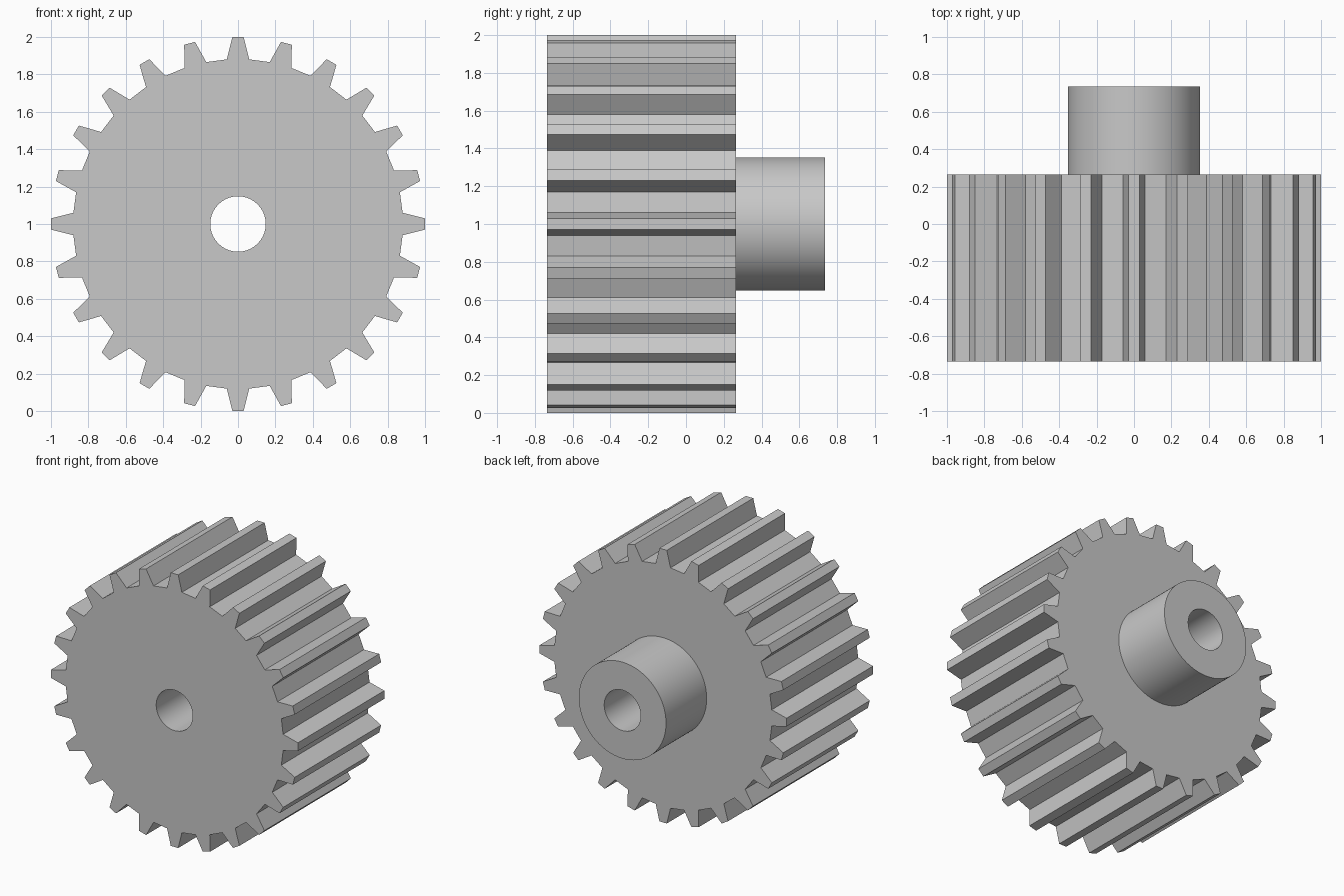
import bpy, bmesh
from math import sin, cos, pi, radians
from mathutils import Vector

TEETH = 24
TIP_R, TIP_HALF = 1.0, 0.03       # tooth tip distance and half width
ROOT_R, ROOT_HALF = 0.882, 0.06   # tooth root distance and half width
HUB_R, BORE_R, SEGMENTS = 0.353, 0.148, 96
FRONT, BACK, HUB_END = -0.735, 0.265, 0.735

cube = bpy.data.objects.get("Cube")
if cube:
    bpy.data.objects.remove(cube, do_unlink=True)


def gear_outline():
    """Trapezoid teeth joined by straight root lands."""
    root_z = (ROOT_R ** 2 - ROOT_HALF ** 2) ** 0.5
    tooth = [(-ROOT_HALF, root_z), (-TIP_HALF, TIP_R),
             (TIP_HALF, TIP_R), (ROOT_HALF, root_z)]
    points = []
    for i in range(TEETH):
        a = 2 * pi * i / TEETH
        points += [(x * cos(a) + z * sin(a), z * cos(a) - x * sin(a)) for x, z in tooth]
    return points


def circle(radius):
    angles = [2 * pi * i / SEGMENTS for i in range(SEGMENTS)]
    return [(radius * sin(a), radius * cos(a)) for a in angles]


bm = bmesh.new()


def ring(points, y):
    verts = [bm.verts.new((x, y, z + 1)) for x, z in points]
    for a, b in zip(verts, verts[1:] + verts[:1]):
        bm.edges.new((a, b))
    return verts


def wall(first, second):
    for i in range(len(first)):
        j = (i + 1) % len(first)
        bm.faces.new((first[i], first[j], second[j], second[i]))


def cap(outer, inner, facing):
    edges = [bm.edges.get((loop[i - 1], loop[i]))
             for loop in (outer, inner) for i in range(len(loop))]
    bmesh.ops.triangle_fill(bm, edges=edges, use_beauty=True,
                            normal=Vector((0, facing, 0)))


# Section loops of the gear, hub and bore
teeth_front, teeth_back = ring(gear_outline(), FRONT), ring(gear_outline(), BACK)
hub_base, hub_end = ring(circle(HUB_R), BACK), ring(circle(HUB_R), HUB_END)
bore_front, bore_end = ring(circle(BORE_R), FRONT), ring(circle(BORE_R), HUB_END)

# Flat ends, then side walls
cap(teeth_front, bore_front, -1)
cap(teeth_back, hub_base, 1)
cap(hub_end, bore_end, 1)
wall(teeth_front, teeth_back)
wall(hub_base, hub_end)
wall(bore_front, bore_end)
bmesh.ops.recalc_face_normals(bm, faces=bm.faces[:])

mesh = bpy.data.meshes.new("spur_gear")
bm.to_mesh(mesh)
bm.free()
gear = bpy.data.objects.new("spur_gear", mesh)
bpy.context.collection.objects.link(gear)

# Plain grey metal
grey = bpy.data.materials.new("grey")
grey.use_nodes = True
colour = (0.58, 0.58, 0.58, 1)
grey.diffuse_color = colour
grey.node_tree.nodes["Principled BSDF"].inputs["Base Color"].default_value = colour
mesh.materials.append(grey)

# Smooth hub and bore, crisp teeth
bpy.ops.object.select_all(action='DESELECT')
gear.select_set(True)
bpy.context.view_layer.objects.active = gear
bpy.ops.object.shade_smooth_by_angle(angle=radians(30))
